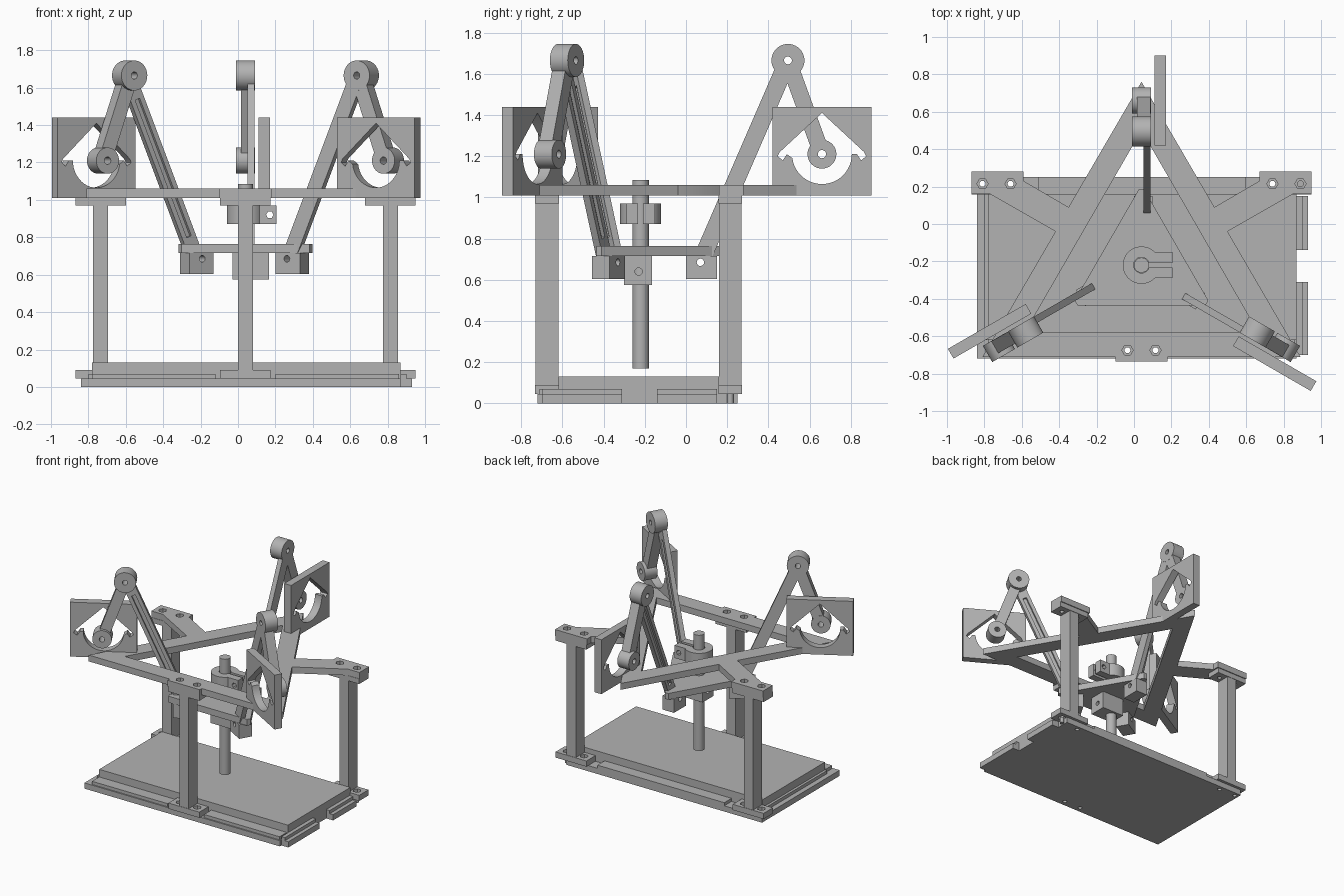
import bpy, bmesh
from math import sin, cos, pi, radians
from mathutils import Matrix, Vector

cube = bpy.data.objects.get("Cube")
if cube:
    bpy.data.objects.remove(cube)

grey = bpy.data.materials.new("plain grey")
grey.use_nodes = True
grey.diffuse_color = (0.45, 0.45, 0.45, 1)
grey.node_tree.nodes["Principled BSDF"].inputs["Base Color"].default_value = grey.diffuse_color

CX, CY = 0.04, -0.22            # machine axis
FLAT = Matrix.Translation((CX, CY, 0))
parts = []


def upright(deg):
    """Local x runs outward from the axis, local y runs up, local z runs sideways."""
    a = radians(deg)
    m = Matrix(((cos(a), 0, sin(a)), (sin(a), 0, -cos(a)), (0, 1, 0))).to_4x4()
    return FLAT @ m


def circle(x, y, r, n=32, start=0.0, sweep=2 * pi):
    return [(x + r * cos(start + sweep * i / n), y + r * sin(start + sweep * i / n))
            for i in range(n)]


def rect(x0, x1, y0, y1):
    return [(x0, y0), (x1, y0), (x1, y1), (x0, y1)]


def bar(p, q, width, s=0.0, t=1.0):
    p, q = Vector(p), Vector(q)
    d = q - p
    side = Vector((-d.y, d.x)).normalized() * width / 2
    a, b = p + d * s, p + d * t
    return [tuple(v) for v in (a - side, b - side, b + side, a + side)]


def solid(name, outlines, lo, hi, frame=FLAT):
    """Extrude an outline, with any further outlines as holes, from lo to hi."""
    cu = bpy.data.curves.new(name, "CURVE")
    cu.dimensions, cu.fill_mode, cu.extrude = "2D", "BOTH", (hi - lo) / 2
    for pts in outlines:
        sp = cu.splines.new("POLY")
        sp.points.add(len(pts) - 1)
        for point, (x, y) in zip(sp.points, pts):
            point.co = (x, y, 0, 1)
        sp.use_cyclic_u = True
    tmp = bpy.data.objects.new(name, cu)
    bpy.context.collection.objects.link(tmp)
    bpy.context.view_layer.update()
    me = bpy.data.meshes.new_from_object(tmp.evaluated_get(bpy.context.evaluated_depsgraph_get()))
    bpy.data.objects.remove(tmp)
    bm = bmesh.new()
    bm.from_mesh(me)
    bmesh.ops.remove_doubles(bm, verts=bm.verts, dist=0.0002)
    bmesh.ops.translate(bm, verts=bm.verts, vec=(0, 0, (lo + hi) / 2))
    bmesh.ops.recalc_face_normals(bm, faces=bm.faces)
    bm.transform(frame)
    bm.to_mesh(me)
    bm.free()
    me.materials.clear()
    me.materials.append(grey)
    ob = bpy.data.objects.new(name, me)
    bpy.context.collection.objects.link(ob)
    parts.append(ob)


# Column centres relative to the axis, and the bolts either side of each
columns = {"left": (0.775, 0.435), "right": (-0.775, 0.435), "front": (0, -0.455)}
bolts = [(x + s * 0.075, y) for x, y in columns.values() for s in (-1, 1)]

# Base plate, edge tabs, lips and bed
solid("base_plate", [rect(-0.88, 0.83, -0.5, 0.47)] + [circle(x, y, 0.016, 16) for x, y in bolts], 0, 0.045)
for name, y0, y1 in (("front", -0.48, -0.09), ("back", 0.08, 0.37)):
    solid(name + "_base_tab", [rect(0.83, 0.89, y0, y1)], 0, 0.045)
    solid(name + "_base_tab_lip", [rect(0.83, 0.86, y0, y1)], 0.045, 0.07)
for s, side in ((-1, "right"), (1, "left")):
    solid(side + "_front_lip", [rect(min(s * 0.16, s * 0.82), max(s * 0.16, s * 0.82), -0.49, -0.4)], 0.045, 0.07)
solid("back_lip", [rect(-0.55, 0.56, 0.38, 0.47)], 0.045, 0.07)
solid("bed_support", [rect(-0.84, 0.83, -0.4, 0.38)], 0.045, 0.07)
solid("bed", [rect(-0.82, 0.83, -0.4, 0.38)], 0.07, 0.13)

# Columns with bolted feet and caps
for side, (x, y) in columns.items():
    near = [(x + s * 0.075, y) for s in (-1, 1)]
    pad = rect(x - 0.135, x + 0.135, y - 0.058, y + 0.058)
    solid(side + "_foot", [pad] + [circle(*b, 0.03, 6) for b in near], 0.045, 0.09)
    solid(side + "_column", [rect(x - 0.04, x + 0.04, y - 0.055, y + 0.055)], 0.09, 0.97)
    solid(side + "_cap", [pad] + [circle(*b, 0.016, 16) for b in near], 0.97, 1.01)

# Triangular top frame with arms out to the rear columns
half = [(0.39, 0.31), (0.63, 0.45), (0.63, 0.5), (0.91, 0.5), (0.91, 0.38), (0.81, 0.38),
        (0.46, 0.18), (0.85, -0.49), (0.14, -0.49), (0.14, -0.515)]
outline = [(0, 0.98)] + half + [(-x, y) for x, y in reversed(half)]
opening = circle(0, 0, 0.72, 3, pi / 2)
solid("top_frame", [outline, opening] + [circle(x, y, 0.03, 6) for x, y in bolts], 1.01, 1.06)

# Moving platform: triangle with clipped corners
tri = [Vector(p) for p in circle(0, 0, 0.43, 3, pi / 2)]
clipped = []
for i, v in enumerate(tri):
    for w in (tri[i - 1], tri[(i + 1) % 3]):
        clipped.append(tuple(v.lerp(w, 0.04)))
solid("platform", [clipped, circle(0, 0, 0.04)], 0.715, 0.765)

# Spindle, lower holder and split clamp collar
solid("spindle", [circle(0, 0, 0.04)], 0.17, 1.085)
solid("spindle_holder", [rect(-0.08, 0.055, 0.575, 0.715), circle(-0.01, 0.64, 0.018, 20)],
      -0.07, 0.125, upright(90))
gap = 0.25
ring = circle(0, 0, 0.1, 40, gap / 2, 2 * pi - gap) + [(0.1, -0.012)]
inner = circle(0, 0, 0.042, 32, -gap, gap * 2 - 2 * pi)
solid("clamp_collar", [ring + [(0.04, -0.012)] + inner[1:] + [(0.04, 0.012)]], 0.87, 0.97)
for name, lo, hi in (("back", -0.07, -0.012), ("front", 0.012, 0.07)):
    solid(name + "_clamp_ear", [rect(0.075, 0.165, 0.87, 0.97), circle(0.13, 0.92, 0.02, 6)],
          lo, hi, upright(0))

# Three identical arm units around the axis
elbow, shaft, pivot = (0.715, 1.665), (0.88, 1.21), (0.29, 0.685)
sx, sz = shaft
right_half = [(sx + 0.205, sz + 0.01), (sx + 0.215, sz - 0.01), (sx + 0.19, sz - 0.03), (sx + 0.17, sz)]
window = ([(sx, sz + 0.2)] + right_half + circle(sx, sz, 0.145, 24, 0, -pi)
          + [(2 * sx - x, z) for x, z in reversed(right_half)])
for side, deg in (("back", 90), ("left", -30), ("right", -150)):
    f = upright(deg)
    solid(side + "_motor_plate", [rect(0.64, 1.12, 1.01, 1.44), window], 0.07, 0.13, f)
    solid(side + "_elbow_joint", [circle(*elbow, 0.08, 40), circle(*elbow, 0.019, 20)], -0.05, 0.05, f)
    solid(side + "_shaft_hub", [circle(*shaft, 0.07, 40), circle(*shaft, 0.02, 20)], -0.05, 0.05, f)
    solid(side + "_crank", [bar(elbow, shaft, 0.08, 0.12, 0.91)], -0.025, 0.049, f)
    solid(side + "_forearm_back", [bar(elbow, pivot, 0.085, 0.05, 0.955)], 0.03, 0.049, f)
    solid(side + "_forearm_channel", [bar(elbow, pivot, 0.085, 0.05, 0.955),
          bar(elbow, pivot, 0.03, 0.13, 0.88)], 0.012, 0.03, f)
    solid(side + "_platform_block", [rect(0.22, 0.37, 0.605, 0.716), circle(*pivot, 0.018, 20)],
          -0.04, 0.06, f)

# Smooth the round walls, keep edges sharp
bpy.ops.object.select_all(action="DESELECT")
for ob in parts:
    ob.select_set(True)
bpy.context.view_layer.objects.active = parts[0]
bpy.ops.object.shade_smooth_by_angle(angle=radians(30))
